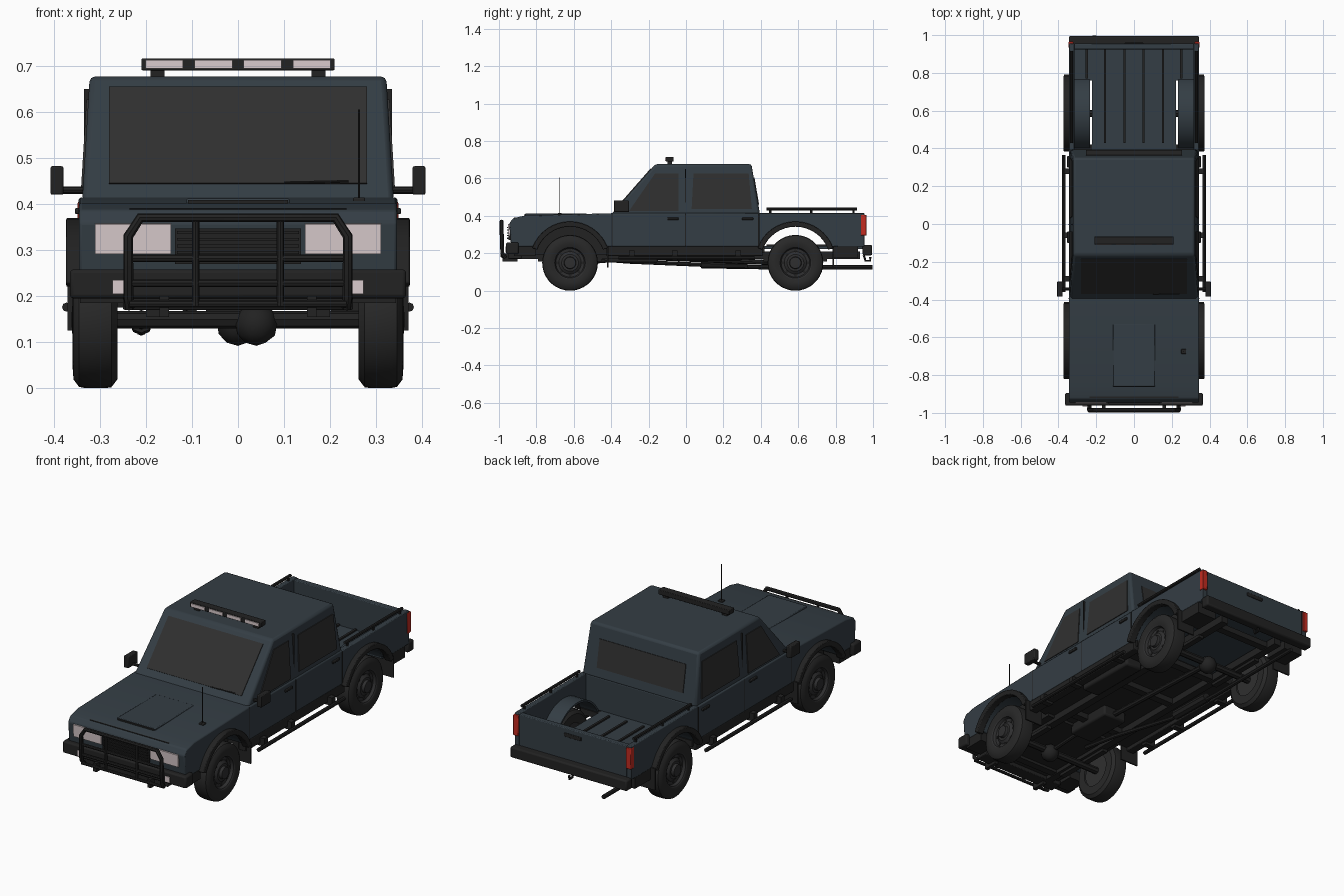
import bpy, bmesh, math
from mathutils import Vector

if "Cube" in bpy.data.objects:
    bpy.data.objects.remove(bpy.data.objects["Cube"])

def mat(name, c):
    m = bpy.data.materials.new(name)
    m.diffuse_color = (*c, 1)
    m.use_nodes = True
    m.node_tree.nodes["Principled BSDF"].inputs["Base Color"].default_value = m.diffuse_color
    return m

BODY = mat("slate paint", (0.034, 0.047, 0.058))
TRIM = mat("black trim", (0.016, 0.016, 0.016))
TYRE = mat("tyre rubber", (0.021, 0.021, 0.021))
RIM = mat("dark wheel metal", (0.028, 0.028, 0.029))
GLASS = mat("dark glass", (0.029, 0.029, 0.029))
LAMP = mat("pale lamp", (0.70, 0.60, 0.61))
RED = mat("red lamp", (0.55, 0.025, 0.015))

def finish(name, bm, m, bevel=0, mirror=False):
    bmesh.ops.recalc_face_normals(bm, faces=bm.faces)
    me = bpy.data.meshes.new(name)
    bm.to_mesh(me)
    bm.free()
    me.materials.append(m)
    ob = bpy.data.objects.new(name, me)
    bpy.context.collection.objects.link(ob)
    if bevel:
        b = ob.modifiers.new("bevel", 'BEVEL')
        b.width, b.segments, b.limit_method = bevel, 2, 'ANGLE'
    if mirror:
        ob.modifiers.new("mirror", 'MIRROR')
    return ob

def box(name, m, x0, x1, y0, y1, z0, z1, bevel=0, mirror=False):
    return prism(name, m, [(y0, z0), (y1, z0), (y1, z1), (y0, z1)], x0, x1, bevel, mirror)

def prism(name, m, prof, x0, x1, bevel=0, mirror=False):
    """Side profile (y, z) extruded along x."""
    bm = bmesh.new()
    f = bm.faces.new([bm.verts.new((x0, y, z)) for y, z in prof])
    r = bmesh.ops.extrude_face_region(bm, geom=[f])
    bmesh.ops.translate(bm, vec=(x1 - x0, 0, 0),
                        verts=[v for v in r["geom"] if isinstance(v, bmesh.types.BMVert)])
    return finish(name, bm, m, bevel, mirror)

def plate(name, m, pts, mirror=False, t=0.008):
    """Thin plate centred on a flat polygon."""
    bm = bmesh.new()
    f = bm.faces.new([bm.verts.new(p) for p in pts])
    f.normal_update()
    n = f.normal.copy()
    bmesh.ops.translate(bm, vec=n * -t / 2, verts=bm.verts)
    r = bmesh.ops.extrude_face_region(bm, geom=[f])
    bmesh.ops.translate(bm, vec=n * t,
                        verts=[v for v in r["geom"] if isinstance(v, bmesh.types.BMVert)])
    return finish(name, bm, m, 0, mirror)

def tube(name, m, pts, r, mirror=False):
    cu = bpy.data.curves.new(name, 'CURVE')
    cu.dimensions, cu.bevel_depth, cu.bevel_resolution, cu.use_fill_caps = '3D', r, 2, True
    s = cu.splines.new('POLY')
    s.points.add(len(pts) - 1)
    for p, q in zip(s.points, pts):
        p.co = (*q, 1)
    cu.materials.append(m)
    ob = bpy.data.objects.new(name, cu)
    bpy.context.collection.objects.link(ob)
    bpy.ops.object.select_all(action='DESELECT')
    ob.select_set(True)
    bpy.context.view_layer.objects.active = ob
    bpy.ops.object.convert(target='MESH')
    ob = bpy.context.view_layer.objects.active
    if mirror:
        ob.modifiers.new("mirror", 'MIRROR')

def lathe(name, m, prof, cy, cz, steps=36):
    """(x, radius) profile spun round a sideways axle, mirrored."""
    bm = bmesh.new()
    vs = [bm.verts.new((x, cy, cz + r)) for x, r in prof]
    es = [bm.edges.new(p) for p in zip(vs, vs[1:])]
    bmesh.ops.spin(bm, geom=vs + es, cent=(0, cy, cz), axis=(1, 0, 0),
                   angle=2 * math.pi, steps=steps, use_duplicate=False)
    bmesh.ops.remove_doubles(bm, verts=bm.verts, dist=0.0002)
    finish(name, bm, m, 0, True)

def arc(cy, r, a0, a1, n=16, cz=0.155):
    return [(cy + r * math.cos(math.radians(a0 + (a1 - a0) * i / n)),
             cz + r * math.sin(math.radians(a0 + (a1 - a0) * i / n))) for i in range(n + 1)]

FRONT, REAR = -0.62, 0.585

# lower body with front wheel arches, and the engine bay between them
prism("lower_body", BODY, [(-0.935, 0.235), (-0.945, 0.36), (-0.925, 0.387), (-0.86, 0.402),
      (-0.40, 0.414), (0.395, 0.414), (0.395, 0.235)] + arc(FRONT, 0.19, 25, 155),
      -0.345, 0.345, 0.006)
box("engine_bay", TRIM, -0.235, 0.235, -0.92, -0.4, 0.19, 0.39)
box("underbody", TRIM, -0.33, 0.33, -0.42, 0.42, 0.205, 0.237)
box("hood_scoop", BODY, -0.112, 0.112, -0.86, -0.53, 0.38, 0.412, 0.004)
box("scoop_mouth", TRIM, -0.108, 0.108, -0.864, -0.858, 0.396, 0.409)

# cab
def cab_x(z): return 0.338 - 0.016 * (z - 0.413) / 0.262
def cab_front(z): return -0.395 + 0.23 * (z - 0.413) / 0.262
def cab_back(z): return 0.395 - 0.045 * (z - 0.413) / 0.262
bm = bmesh.new()
rings = [[bm.verts.new((sx * cab_x(z), y, z)) for sx, y in
          ((-1, cab_front(z)), (1, cab_front(z)), (1, cab_back(z)), (-1, cab_back(z)))]
         for z in (0.405, 0.677)]
bm.faces.new(rings[0])
bm.faces.new(rings[1])
for i in range(4):
    j = (i + 1) % 4
    bm.faces.new((rings[0][i], rings[0][j], rings[1][j], rings[1][i]))
finish("cab", bm, BODY, 0.012)

# windows
plate("windshield", GLASS, [(x, cab_front(z), z) for x, z in
      ((-0.28, 0.443), (0.28, 0.443), (0.28, 0.652), (-0.28, 0.652))])
plate("rear_window", GLASS, [(x, cab_back(z), z) for x, z in
      ((-0.255, 0.46), (0.255, 0.46), (0.255, 0.605), (-0.255, 0.605))])
for n, w in (("front", [(-0.305, 0.425), (-0.04, 0.425), (-0.04, 0.627), (-0.165, 0.627)]),
             ("back", [(0.03, 0.437), (0.352, 0.437), (0.335, 0.627), (0.04, 0.627)])):
    plate(n + "_side_window", GLASS, [(cab_x(z), y, z) for y, z in w], True)
tube("wiper", TRIM, [(0.1, -0.372, 0.446), (0.24, -0.37, 0.449)], 0.003)

# door seams and handles
for y in (-0.395, -0.003, 0.388):
    box("door_seam", TRIM, 0.34, 0.3465, y - 0.002, y + 0.002, 0.24, 0.41, 0, True)
box("upper_door_seam", TRIM, 0.32, 0.3345, -0.005, -0.001, 0.415, 0.65, 0, True)
for y in (-0.07, 0.33):
    box("door_handle", TRIM, 0.34, 0.354, y - 0.03, y + 0.03, 0.378, 0.391, 0.003, True)

# open cargo bed
prism("bed_side", BODY, [(0.39, 0.235), (0.39, 0.414), (0.955, 0.414), (0.955, 0.235)]
      + arc(REAR, 0.19, 25, 155), 0.316, 0.345, 0.004, True)
box("bed_floor", BODY, -0.222, 0.222, 0.39, 0.95, 0.222, 0.24)
box("bed_floor_corner", BODY, 0.222, 0.32, 0.76, 0.95, 0.222, 0.24, 0, True)
for x in (0.05, 0.153, 0.25):
    box("bed_rib", TRIM, x - 0.006, x + 0.006, 0.77 if x > 0.22 else 0.43, 0.925, 0.239, 0.248, 0, True)
prism("wheel_housing", BODY, arc(REAR, 0.20, 22, 158) + arc(REAR, 0.19, 158, 22), 0.232, 0.32, 0, True)
box("tailgate", BODY, -0.318, 0.318, 0.925, 0.955, 0.235, 0.41, 0.004)
box("tailgate_handle", TRIM, -0.05, 0.05, 0.953, 0.96, 0.365, 0.385, 0.003)
box("tail_light", RED, 0.32, 0.348, 0.935, 0.965, 0.295, 0.405, 0.003, True)
tube("bed_rail", TRIM, [(0.33, 0.43, 0.436), (0.33, 0.915, 0.436)], 0.008, True)
for y in (0.45, 0.67, 0.895):
    tube("rail_post", TRIM, [(0.33, y, 0.41), (0.33, y, 0.436)], 0.006, True)

# wheels, flares and mud flaps
for n, cy in (("front", FRONT), ("rear", REAR)):
    lathe(n + "_tyre", TYRE, [(0.262, 0.085), (0.262, 0.13), (0.275, 0.147), (0.29, 0.149),
          (0.33, 0.149), (0.345, 0.146), (0.357, 0.13), (0.359, 0.105), (0.354, 0.088)], cy, 0.149)
    lathe(n + "_rim", RIM, [(0.27, 0), (0.27, 0.086), (0.354, 0.09), (0.350, 0.082), (0.336, 0.076),
          (0.334, 0.06), (0.345, 0.045), (0.345, 0.033), (0.36, 0.03), (0.362, 0)], cy, 0.149)
    for k in range(8):
        a = k * math.pi / 4
        y, z = cy + 0.066 * math.cos(a), 0.149 + 0.066 * math.sin(a)
        tube(n + "_rim_hole", TRIM, [(0.325, y, z), (0.338, y, z)], 0.008, True)
    prism(n + "_flare", TRIM, arc(cy, 0.215, 20, 160) + arc(cy, 0.187, 160, 20), 0.335, 0.373, 0.004, True)
    box(n + "_mud_flap", TRIM, 0.265, 0.37, cy + 0.198, cy + 0.206, 0.125, 0.24, 0, True)

# bumpers, sills and lower trim
box("front_bumper", TRIM, -0.365, 0.365, -0.962, -0.895, 0.195, 0.258, 0.008)
box("front_valance", TRIM, -0.25, 0.25, -0.95, -0.88, 0.17, 0.2, 0.004)
box("rear_bumper", TRIM, -0.345, 0.345, 0.945, 0.995, 0.188, 0.245, 0.008)
box("front_lower_trim", TRIM, 0.25, 0.343, -0.92, -0.805, 0.185, 0.238, 0, True)
box("rear_lower_trim", TRIM, 0.23, 0.343, 0.785, 0.92, 0.175, 0.238, 0, True)
box("sill", TRIM, 0.3, 0.345, -0.425, 0.41, 0.185, 0.238, 0.004, True)
tube("side_step", TRIM, [(0.372, -0.36, 0.176), (0.372, 0.365, 0.176)], 0.010, True)
for y in (-0.29, -0.06, 0.28):
    box("step_bracket", TRIM, 0.31, 0.37, y - 0.015, y + 0.015, 0.172, 0.215, 0, True)

# headlights, fog lights and grille
plate("headlight", LAMP, [(0.145, -0.9435, 0.292), (0.31, -0.9435, 0.292),
      (0.31, -0.947, 0.357), (0.145, -0.947, 0.357)], True, 0.009)
box("fog_light", LAMP, 0.245, 0.272, -0.966, -0.958, 0.205, 0.235, 0, True)
box("grille", TRIM, -0.137, 0.137, -0.949, -0.93, 0.27, 0.347)
for i in range(5):
    z = 0.28 + i * 0.0145
    box("grille_slat", TRIM, -0.132, 0.132, -0.956, -0.945, z - 0.003, z + 0.003)

# bull bar
tube("bull_bar_frame", TRIM, [(-0.235, -0.965, 0.175), (-0.238, -0.982, 0.2), (-0.238, -0.986, 0.33),
     (-0.212, -0.986, 0.37), (0.212, -0.986, 0.37), (0.238, -0.986, 0.33), (0.238, -0.982, 0.2),
     (0.235, -0.965, 0.175)], 0.011)
for z in (0.183, 0.228, 0.282):
    tube("bull_bar_cross", TRIM, [(-0.236, -0.982, z), (0.236, -0.982, z)], 0.008)
tube("bull_bar_upright", TRIM, [(0.092, -0.984, 0.18), (0.092, -0.984, 0.37)], 0.008, True)
box("bull_bar_mount", TRIM, 0.15, 0.17, -0.98, -0.9, 0.155, 0.2, 0, True)

# roof light bar
box("light_bar", TRIM, -0.21, 0.21, -0.108, -0.066, 0.69, 0.716, 0.003)
box("light_bar_foot", TRIM, 0.16, 0.19, -0.1, -0.075, 0.67, 0.692, 0, True)
for x in (0.053, 0.16):
    box("roof_lamp", LAMP, x - 0.041, x + 0.041, -0.112, -0.104, 0.694, 0.712, 0, True)

# mirrors and antenna
box("mirror", TRIM, 0.379, 0.407, -0.385, -0.305, 0.42, 0.482, 0.004, True)
tube("mirror_arm", TRIM, [(0.325, -0.345, 0.43), (0.39, -0.345, 0.43)], 0.008, True)
tube("antenna", TRIM, [(0.263, -0.675, 0.4), (0.263, -0.675, 0.605)], 0.002)
box("antenna_base", TRIM, 0.25, 0.276, -0.688, -0.662, 0.4, 0.414, 0.003)

# chassis, axles and exhaust
box("frame_rail", TRIM, 0.155, 0.195, -0.9, 0.93, 0.17, 0.21, 0, True)
for y in (-0.82, -0.3, 0.1, 0.42, 0.85):
    box("cross_member", TRIM, -0.17, 0.17, y - 0.02, y + 0.02, 0.175, 0.205)
for n, cy, x in (("front", FRONT, 0.04), ("rear", REAR, 0.0)):
    tube(n + "_axle", TRIM, [(-0.28, cy, 0.149), (0.28, cy, 0.149)], 0.019)
    bm = bmesh.new()
    bmesh.ops.create_icosphere(bm, subdivisions=2, radius=0.047)
    bmesh.ops.translate(bm, vec=(x, cy, 0.139), verts=bm.verts)
    finish(n + "_differential", bm, TRIM)
    box(n + "_spring", TRIM, 0.17, 0.2, cy - 0.17, cy + 0.17, 0.155, 0.172, 0, True)
tube("drive_shaft", TRIM, [(0, -0.25, 0.18), (0, REAR, 0.145)], 0.014)
tube("front_shaft", TRIM, [(0.04, FRONT, 0.145), (0.03, -0.25, 0.175)], 0.011)
box("gearbox", TRIM, -0.07, 0.07, -0.42, -0.15, 0.15, 0.21, 0.01)
box("fuel_tank", TRIM, 0.2, 0.3, -0.05, 0.3, 0.16, 0.21, 0.01)
tube("exhaust", TRIM, [(-0.1, -0.5, 0.17), (-0.12, -0.3, 0.155), (-0.21, 0.05, 0.14),
     (-0.21, 0.4, 0.125), (-0.21, 0.998, 0.125)], 0.011)
tube("muffler", TRIM, [(-0.21, 0.08, 0.145), (-0.21, 0.33, 0.14)], 0.025)
tube("tow_hook", TRIM, [(0, 0.95, 0.19), (0, 0.96, 0.16), (0, 0.985, 0.16), (0, 0.985, 0.18)], 0.006)

# smooth the round parts, keeping edges sharp
bpy.ops.object.select_all(action='SELECT')
bpy.context.view_layer.objects.active = bpy.data.objects["cab"]
bpy.ops.object.shade_smooth_by_angle(angle=math.radians(35))
